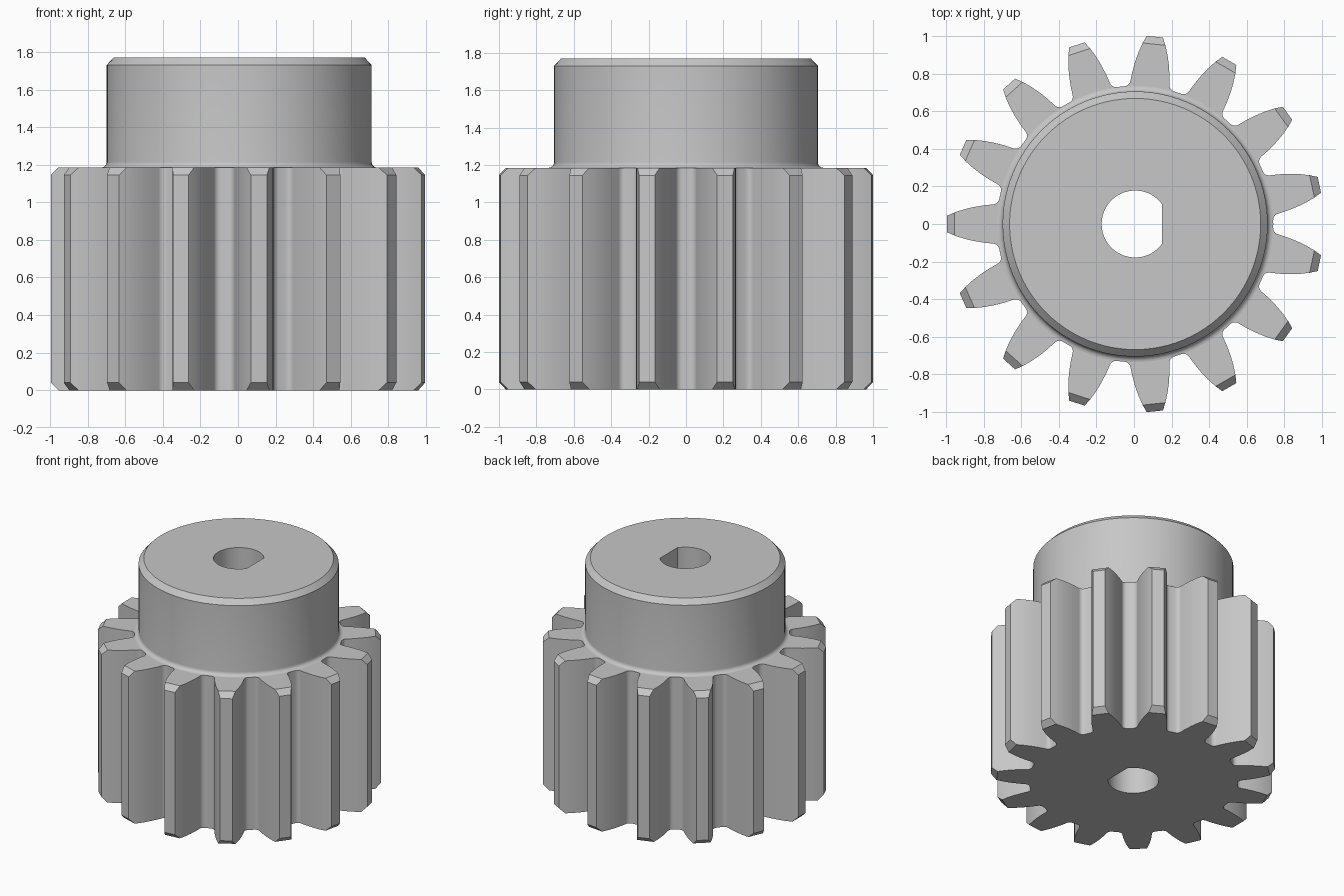
import bpy, bmesh
from math import sin, cos, radians, sqrt, acos, degrees

cube = bpy.data.objects.get("Cube")
if cube:
    bpy.data.objects.remove(cube)

TEETH = 15
GEAR_TOP, HUB_TOP = 1.185, 1.77
TIP, ROOT, HUB_R, BORE_R = 1.002, 0.735, 0.705, 0.178
CHAMFER = 0.04
SHIFT = 0.006  # odd tooth count: centre of the outline is off the axis

steel = bpy.data.materials.new("steel grey")
steel.use_nodes = True
GREY = (0.57, 0.57, 0.57, 1)
steel.diffuse_color = GREY
steel.node_tree.nodes["Principled BSDF"].inputs["Base Color"].default_value = GREY


def make_object(name, bm):
    bmesh.ops.recalc_face_normals(bm, faces=bm.faces)
    mesh = bpy.data.meshes.new(name)
    bm.to_mesh(mesh)
    bm.free()
    mesh.materials.append(steel)
    obj = bpy.data.objects.new(name, mesh)
    obj.location.x = SHIFT
    bpy.context.collection.objects.link(obj)
    return obj


def loft(name, rings):
    """Skin a stack of equal-length point rings and cap both ends."""
    bm = bmesh.new()
    loops = [[bm.verts.new(p) for p in ring] for ring in rings]
    n = len(loops[0])
    for low, high in zip(loops, loops[1:]):
        for i in range(n):
            j = (i + 1) % n
            bm.faces.new((low[i], low[j], high[j], high[i]))
    bm.faces.new(loops[0][::-1])
    bm.faces.new(loops[-1])
    bmesh.ops.remove_doubles(bm, verts=bm.verts, dist=1e-5)
    return make_object(name, bm)


# Half tooth as (distance along the tooth axis, half width): root fillet, then flank
FILLET, FILLET_V = 0.035, 0.139
fillet_u = sqrt((ROOT + FILLET) ** 2 - FILLET_V ** 2)
half = [(fillet_u + FILLET * cos(radians(a)), FILLET_V + FILLET * sin(radians(a)))
        for a in (190, 206, 222, 238, 254, 270)]
half += [(0.80, 0.100), (0.86, 0.090), (0.91, 0.078), (TIP - CHAMFER, 0.061)]


def gear_ring(z, chamfered):
    tip = half[-1] if chamfered else (TIP, 0.043)
    side = half + [tip]
    tooth = [(u, -v) for u, v in side] + [(u, v) for u, v in reversed(side)]
    ring = []
    for k in range(TEETH):
        a = radians(180 + 360 * k / TEETH)
        ring += [(u * cos(a) - v * sin(a), u * sin(a) + v * cos(a), z) for u, v in tooth]
    return ring


gear = loft("toothed_gear", [
    gear_ring(0, True), gear_ring(CHAMFER, False),
    gear_ring(GEAR_TOP - CHAMFER, False), gear_ring(GEAR_TOP, True)])


def circle(r, z, n=96):
    return [(r * cos(radians(360 * i / n)), r * sin(radians(360 * i / n)), z) for i in range(n)]


# Hub with a filleted foot and a chamfered rim
FOOT = 0.03
profile = [(HUB_R - 0.01, GEAR_TOP - 0.04)]
profile += [(HUB_R + FOOT * (1 - sin(radians(a))), GEAR_TOP + FOOT * (1 - cos(radians(a))))
            for a in range(0, 91, 15)]
profile += [(HUB_R, HUB_TOP - CHAMFER), (HUB_R - CHAMFER + 0.003, HUB_TOP)]
hub = loft("hub", [circle(r, z) for r, z in profile])

# D-shaped bore through both parts
flat = degrees(acos(0.143 / BORE_R))
steps = 64
angles = [radians(flat + (360 - 2 * flat) * i / steps) for i in range(steps + 1)]
cutter = loft("bore_cutter", [[(BORE_R * cos(a), BORE_R * sin(a), z) for a in angles]
                              for z in (-0.2, HUB_TOP + 0.2)])
cutter.hide_render = True

for obj in (gear, hub):
    mod = obj.modifiers.new("bore", 'BOOLEAN')
    mod.operation = 'DIFFERENCE'
    mod.solver = 'EXACT'
    mod.object = cutter
    bpy.ops.object.select_all(action='DESELECT')
    obj.select_set(True)
    bpy.context.view_layer.objects.active = obj
    bpy.ops.object.modifier_apply(modifier=mod.name)
    bpy.ops.object.shade_smooth_by_angle(angle=radians(25))

bpy.data.objects.remove(cutter)
